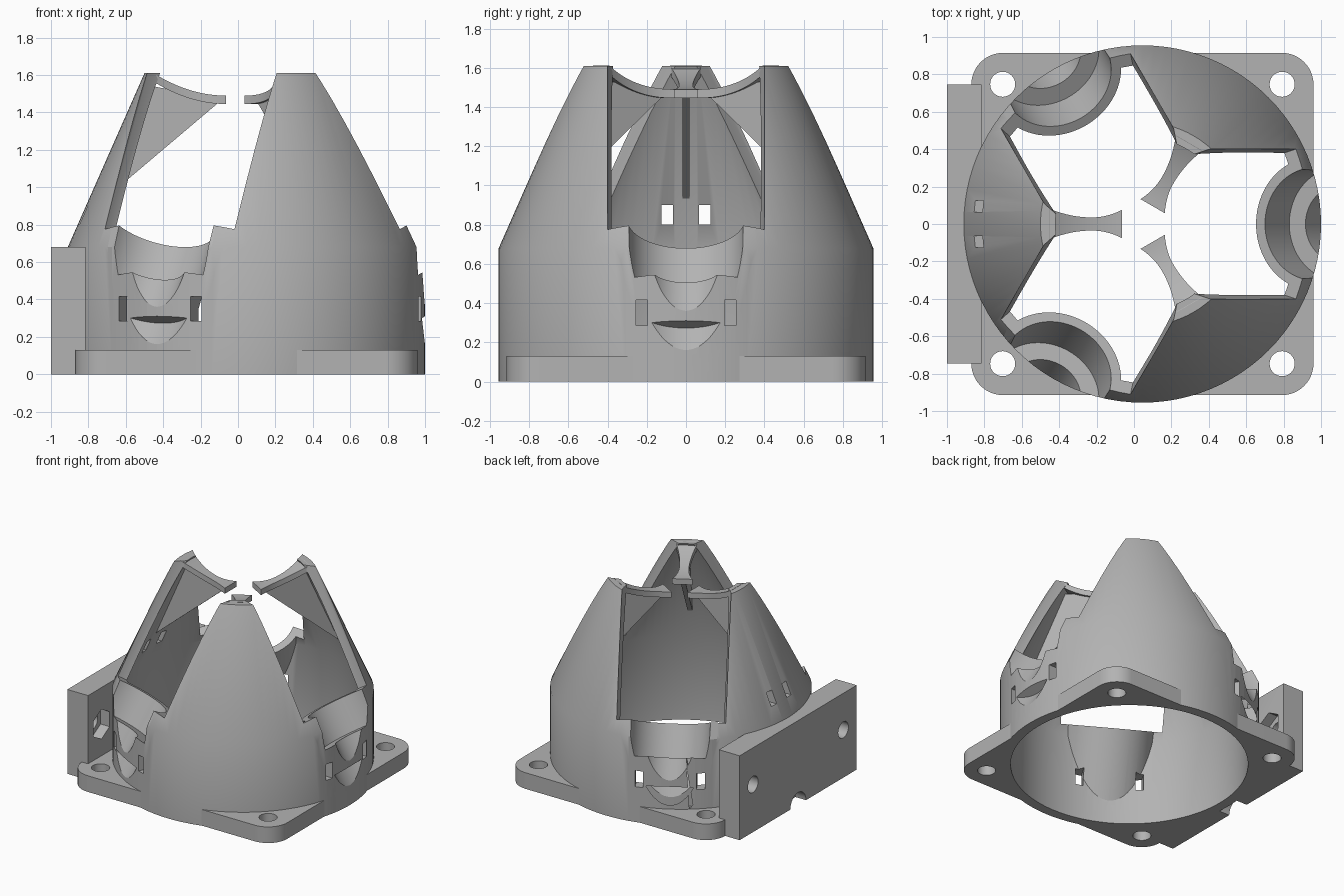
import bpy, bmesh
from math import pi, sin, cos, radians
from mathutils import Matrix, Vector

cube = bpy.data.objects.get("Cube")
if cube:
    bpy.data.objects.remove(cube, do_unlink=True)

CENTRE = Matrix.Translation((0.045, 0, 0))   # axis of the round body
TILT = radians(30)                           # lean of the pockets
PIVOT = Vector((0.915, 0, 0.83))             # pocket mouth centre
WALL = 0.08

grey = bpy.data.materials.new("plain grey")
grey.use_nodes = True
grey.diffuse_color = (0.45, 0.45, 0.45, 1)
grey.node_tree.nodes["Principled BSDF"].inputs["Base Color"].default_value = grey.diffuse_color


def make(name, bm, matrix=Matrix()):
    bmesh.ops.recalc_face_normals(bm, faces=bm.faces)
    bm.transform(CENTRE @ matrix)
    mesh = bpy.data.meshes.new(name)
    bm.to_mesh(mesh)
    bm.free()
    mesh.materials.append(grey)
    ob = bpy.data.objects.new(name, mesh)
    bpy.context.collection.objects.link(ob)
    return ob


def loft(name, sections, matrix=Matrix()):
    """Skin between matching closed sections and cap both ends."""
    bm = bmesh.new()
    rings = [[bm.verts.new(p) for p in s] for s in sections]
    n = len(rings[0])
    for a, b in zip(rings, rings[1:]):
        for i in range(n):
            j = (i + 1) % n
            bm.faces.new((a[i], a[j], b[j], b[i]))
    bm.faces.new(rings[0])
    bm.faces.new(rings[-1])
    return make(name, bm, matrix)


def ring(r, z, n):
    return [(r * cos(2 * pi * i / n), r * sin(2 * pi * i / n), z) for i in range(n)]


def turned(name, profile, matrix=Matrix(), n=96):
    return loft(name, [ring(r, z, n) for r, z in profile], matrix)


def box(name, x, y, z, matrix=Matrix()):
    return loft(name, [[(x[0], y[0], h), (x[1], y[0], h), (x[1], y[1], h), (x[0], y[1], h)]
                       for h in z], matrix)


def boolean(ob, other, op="DIFFERENCE", keep=False):
    mod = ob.modifiers.new("cut", "BOOLEAN")
    mod.object, mod.operation, mod.solver = other, op, "EXACT"
    dg = bpy.context.evaluated_depsgraph_get()
    mesh = bpy.data.meshes.new_from_object(ob.evaluated_get(dg))
    ob.modifiers.clear()
    ob.data = mesh
    if not keep:
        bpy.data.objects.remove(other, do_unlink=True)


def spin(degrees):
    return Matrix.Rotation(radians(degrees), 4, "Z")


def pocket_cylinder(name, r, start, end, turn):
    """Cylinder on the leaning pocket axis, measured down from its mouth."""
    m = turn @ Matrix.Translation(PIVOT) @ Matrix.Rotation(-TILT, 4, "Y")
    return turned(name, [(r, -end), (r, -start)], m)


def along_x(name, r, x, y, z, n=32):
    m = Matrix.Translation((0, y, z)) @ Matrix.Rotation(pi / 2, 4, "Y")
    return turned(name, [(r, x[0]), (r, x[1])], m, n)


# Hollow body: cylinder below, cone above
outline = [(0.955, 0), (0.955, 0.68), (0.545, 1.61)]
outer = turned("outer_solid", outline)
body = turned("body_shell", outline)
boolean(body, turned("void", [(0.875, -0.1), (0.875, 0.68), (0.425, 1.7)]))

turns = [spin(a) for a in (0, 120, 240)]

# Pocket housings that bulge inwards, trimmed flush with the outside
for t in turns:
    bulge = pocket_cylinder("bulge", 0.355, -0.1, 0.95, t)
    boolean(bulge, outer, "INTERSECT", keep=True)
    boolean(body, bulge, "UNION")
bpy.data.objects.remove(outer, do_unlink=True)


def window(turn):
    """Tall opening with bevelled sides and a sloping sill."""
    def plan(s):
        half = [(0.05, 0.37), (s - 0.09, 0.37), (s, 0.4), (1.4, 0.4)]
        return half + [(x, -y) for x, y in reversed(half)]
    slope = sin(TILT) / cos(TILT)
    low = [(x, y, PIVOT.z + (x - PIVOT.x) * slope) for x, y in plan(0.82)]
    high = [(x, y, 1.7) for x, y in plan(0.31)]
    return loft("window", [low, high], turn)


for t in turns:
    boolean(body, window(t))
    # Stepped pocket: wide, narrow, wide
    for r, a, b in ((0.3, -0.3, 0.26), (0.2, 0.2, 0.52), (0.3, 0.47, 0.95)):
        boolean(body, pocket_cylinder("pocket", r, a, b, t))
    # Tie slots either side of the pocket
    for side in (-1, 1):
        y = side * 0.225
        boolean(body, box("slot", (0.75, 1.1), (y - 0.03, y + 0.03), (0.285, 0.415), t))

# Two small slots through one leg
for y in (-0.095, 0.095):
    boolean(body, box("slot", (-1.0, -0.6), (y - 0.03, y + 0.03), (0.8, 0.9)))

# Square base flange with round corners and screw holes
H, R = 0.915, 0.17
corner = []
for k in range(4):
    cx, cy = [(1, 1), (-1, 1), (-1, -1), (1, -1)][k]
    for i in range(13):
        a = (k + i / 12) * pi / 2
        corner.append((cx * (H - R) + R * cos(a), cy * (H - R) + R * sin(a)))
flange = loft("base_flange", [[(x, y, z) for x, y in corner] for z in (0, 0.13)])
boolean(flange, turned("bore", [(0.9, -0.1), (0.9, 0.3)]))
for sx in (-1, 1):
    for sy in (-1, 1):
        m = Matrix.Translation((sx * 0.747, sy * 0.747, 0))
        boolean(flange, turned("hole", [(0.067, -0.1), (0.067, 0.3)], m, 32))

# Upright mounting plate with screw holes, nut traps and an arched notch
mount = box("mounting_plate", (-1.045, -0.86), (-0.745, 0.745), (0, 0.68))
boolean(mount, turned("bore", [(0.9, -0.1), (0.9, 0.8)]))
for y in (-0.575, 0.575):
    boolean(mount, along_x("hole", 0.065, (-1.2, -0.7), y, 0.385))
    boolean(mount, along_x("nut_trap", 0.12, (-0.94, -0.7), y, 0.385, 6))
boolean(mount, along_x("notch", 0.1, (-1.2, -0.95), 0, 0))


# Slim arms reaching to the middle, each on a thin web
def arm_section(r):
    w = 0.035 + (1.56 if r < 0.27 else 0.9) * (r - 0.27) ** 2
    top = 1.49 + 0.8 * (r - 0.11) ** 2
    return [(r, -w, top - 0.045), (r, w, top - 0.045), (r, w, top), (r, -w, top)]


parts = [body, flange, mount]
for name, angle in (("back", 60), ("side", 180), ("front", 300)):
    t = spin(angle)
    parts.append(loft(name + "_arm", [arm_section(0.11 + 0.39 * i / 16) for i in range(17)], t))
    web = [(0.14, 1.46), (0.79, 0.91), (0.5, 1.54), (0.3, 1.5)]
    parts.append(loft(name + "_web", [[(x, y, z) for x, z in web] for y in (-0.018, 0.018)], t))

# Smooth round surfaces, sharp edges
bpy.ops.object.select_all(action="DESELECT")
for ob in parts:
    ob.select_set(True)
bpy.context.view_layer.objects.active = body
bpy.ops.object.shade_smooth_by_angle(angle=radians(25))
